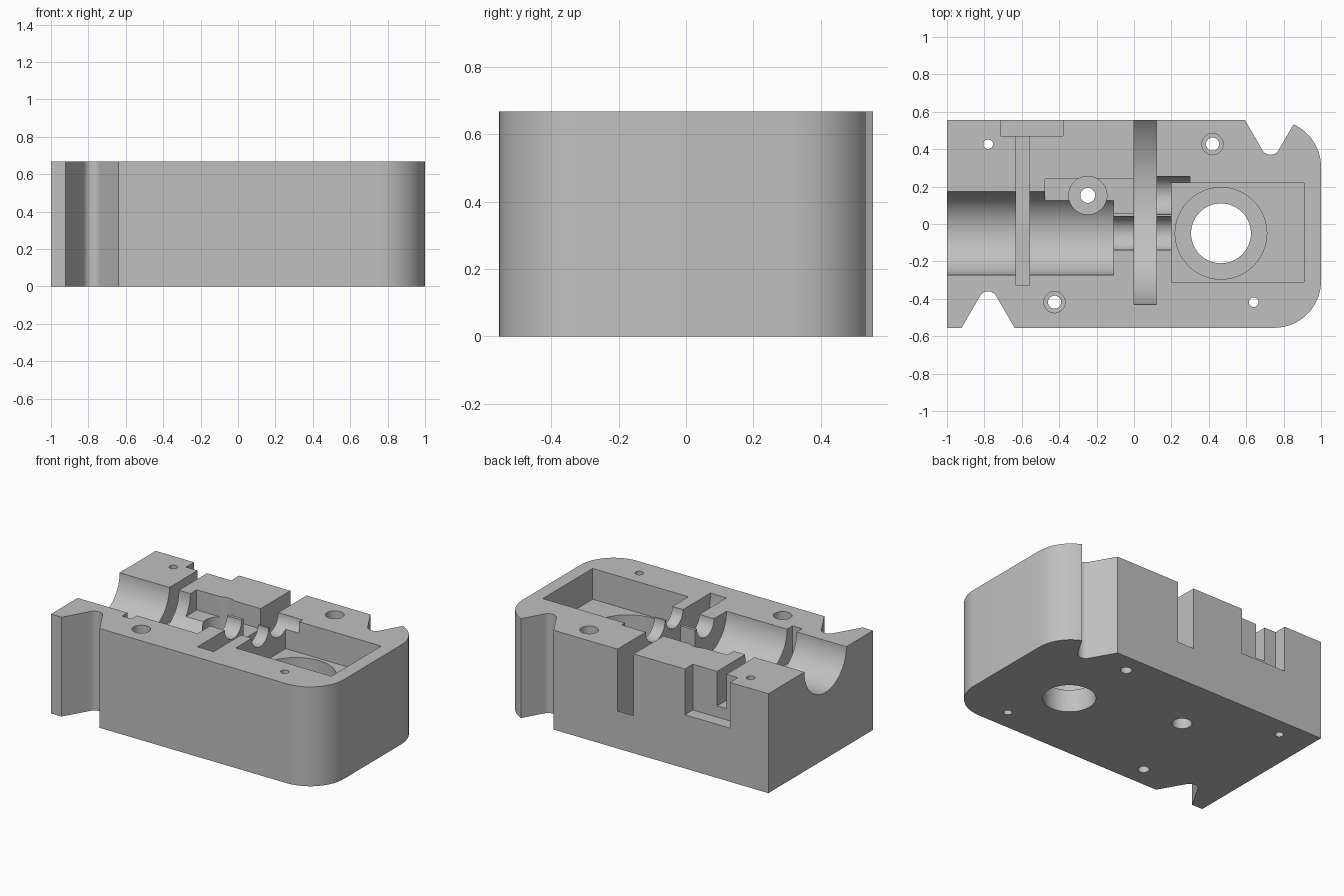
import bpy, bmesh, math
from math import sin, cos, radians
from mathutils import Matrix

if "Cube" in bpy.data.objects:
    bpy.data.objects.remove(bpy.data.objects["Cube"], do_unlink=True)

TOP = 0.667     # parting face height
HALF = 0.555    # half depth of the block
OVER = 0.2      # cutter overshoot


def new_object(name, bm):
    bmesh.ops.recalc_face_normals(bm, faces=bm.faces)
    mesh = bpy.data.meshes.new(name)
    bm.to_mesh(mesh)
    bm.free()
    obj = bpy.data.objects.new(name, mesh)
    bpy.context.collection.objects.link(obj)
    return obj


def prism(name, points, z0, z1):
    """Extrude a plan outline upwards."""
    bm = bmesh.new()
    face = bm.faces.new([bm.verts.new((x, y, z0)) for x, y in points])
    new = bmesh.ops.extrude_face_region(bm, geom=[face])["geom"]
    verts = [v for v in new if isinstance(v, bmesh.types.BMVert)]
    bmesh.ops.translate(bm, verts=verts, vec=(0, 0, z1 - z0))
    return new_object(name, bm)


def arc(cx, cy, r, a0, a1, n=16):
    angles = [radians(a0 + (a1 - a0) * i / n) for i in range(n + 1)]
    return [(cx + r * cos(a), cy + r * sin(a)) for a in angles]


# Main block with two rounded corners
outline = [(-1, HALF), (-1, -HALF)]
outline += arc(0.75, -HALF + 0.25, 0.25, -90, 0)
outline += arc(0.75, HALF - 0.25, 0.25, 0, 90)
block = prism("housing_block", outline, 0, TOP)


def cut(cutter):
    mod = block.modifiers.new("cut", "BOOLEAN")
    mod.operation = "DIFFERENCE"
    mod.solver = "EXACT"
    mod.object = cutter
    bpy.context.view_layer.update()
    deps = bpy.context.evaluated_depsgraph_get()
    mesh = bpy.data.meshes.new_from_object(block.evaluated_get(deps))
    block.modifiers.clear()
    block.data = mesh
    bpy.data.objects.remove(cutter, do_unlink=True)


def pocket(x0, x1, y0, y1, floor):
    cut(prism("pocket", [(x0, y0), (x1, y0), (x1, y1), (x0, y1)], floor, TOP + OVER))


def cylinder(r, length, matrix, n):
    bm = bmesh.new()
    bmesh.ops.create_cone(bm, cap_ends=True, segments=n, radius1=r, radius2=r,
                          depth=length, matrix=matrix)
    cut(new_object("bore", bm))


def shaft(y, r, x0, x1, n=64):
    """Half-round trough along x, centred on the parting face."""
    place = Matrix.Translation(((x0 + x1) / 2, y, TOP))
    cylinder(r, x1 - x0, place @ Matrix.Rotation(math.pi / 2, 4, "Y"), n)


def hole(x, y, r, z0, z1, n=40):
    cylinder(r, z1 - z0, Matrix.Translation((x, y, (z0 + z1) / 2)), n)


def notch(cx, cy, side):
    """Round-tipped V notch opening towards side * y."""
    tip = [(cx + x, cy - side * y) for x, y in arc(0, 0, 0.05, 30, 150)]
    reach = 0.3
    spread = reach * math.tan(radians(30))
    left, right = tip[-1], tip[0]
    points = tip + [(left[0] - spread, left[1] + side * reach),
                    (right[0] + spread, right[1] + side * reach)]
    cut(prism("notch", points, -OVER, TOP + OVER))


# Clamp notches on the sides
notch(0.73, 0.42, 1)
notch(-0.78, -0.41, -1)

# Motor trough, shaft troughs and gear slot
shaft(-0.05, 0.2225, -1 - OVER, -0.11, 96)
shaft(-0.05, 0.09, -0.2, 0.3)
shaft(0.153, 0.102, 0.06, 0.3)
shaft(0.15, 0.58, 0, 0.12, 128)

# Pockets and plate slots
pocket(-0.475, 0.06, 0.06, 0.24, 0.531)
pocket(0.2, 0.91, -0.31, 0.22, 0.46)
pocket(-0.63, -0.56, -0.33, 0.5, 0.435)
pocket(-0.715, -0.38, 0.47, HALF + OVER, 0.36)

# Large stepped bore
hole(0.465, -0.05, 0.245, 0.15, 0.6, 80)
hole(0.465, -0.05, 0.16, -OVER, 0.3, 64)

# Stepped hole in the worm pocket
hole(-0.247, 0.153, 0.102, 0.43, TOP + OVER, 48)
hole(-0.247, 0.153, 0.06, -OVER, 0.25)
hole(-0.247, 0.153, 0.04, 0.1, 0.6)

# Counterbored screw holes and plain dowel holes
for x, y in ((0.42, 0.427), (-0.425, -0.418)):
    hole(x, y, 0.035, -OVER, TOP + OVER)
    hole(x, y, 0.057, 0.42, TOP + OVER)
for x, y in ((-0.78, 0.427), (0.64, -0.418)):
    hole(x, y, 0.026, -OVER, TOP + OVER)

# Single grey finish
grey = bpy.data.materials.new("machined_grey")
grey.use_nodes = True
colour = (0.53, 0.53, 0.53, 1)
grey.diffuse_color = colour
grey.node_tree.nodes["Principled BSDF"].inputs["Base Color"].default_value = colour
block.data.materials.clear()
block.data.materials.append(grey)
for poly in block.data.polygons:
    poly.material_index = 0

bpy.ops.object.select_all(action="DESELECT")
block.select_set(True)
bpy.context.view_layer.objects.active = block
bpy.ops.object.shade_smooth_by_angle(angle=radians(25))
